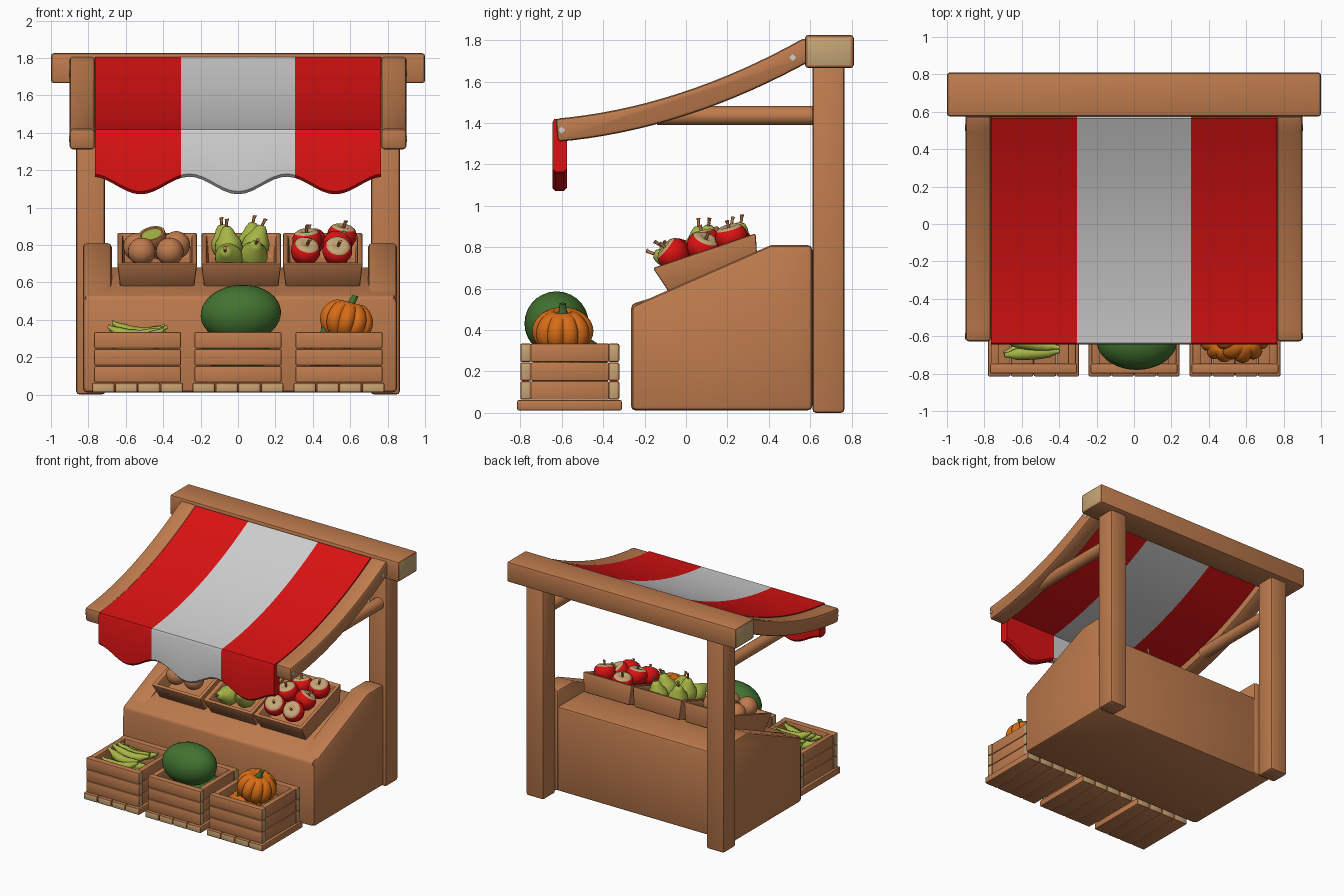
import bpy, bmesh, math
from mathutils import Matrix, Vector

if "Cube" in bpy.data.objects:
    bpy.data.objects.remove(bpy.data.objects["Cube"])


def mat(name, r, g, b):
    m = bpy.data.materials.new(name)
    m.diffuse_color = (r, g, b, 1)
    m.use_nodes = True
    m.node_tree.nodes["Principled BSDF"].inputs["Base Color"].default_value = m.diffuse_color
    return m


WOOD = mat("wood", 0.52, 0.20, 0.075)
TAN = mat("end_grain", 0.56, 0.38, 0.18)
RED = mat("red", 0.70, 0.006, 0.006)
WHITE = mat("cloth_white", 0.62, 0.62, 0.62)
GREEN = mat("melon_green", 0.055, 0.17, 0.03)
LIME = mat("pear_green", 0.38, 0.46, 0.06)
ORANGE = mat("pumpkin_orange", 0.68, 0.15, 0.008)


def finish(bm, name, mats, bevel=0.0, rule=None, matrix=None, angle=40):
    """Bevel sharp edges, colour faces by rule, shade smooth and link."""
    bmesh.ops.recalc_face_normals(bm, faces=bm.faces[:])
    if bevel:
        edges = [e for e in bm.edges if e.is_manifold and e.calc_face_angle() > 0.5]
        bmesh.ops.bevel(bm, geom=edges, offset=bevel, segments=2, profile=0.5, affect='EDGES')
    bm.normal_update()
    if rule:
        for f in bm.faces:
            f.material_index = rule(f)
    if matrix:
        bm.transform(matrix)
    me = bpy.data.meshes.new(name)
    bm.to_mesh(me)
    bm.free()
    for m in mats:
        me.materials.append(m)
    me.shade_smooth()
    me.set_sharp_from_angle(angle=math.radians(angle))
    ob = bpy.data.objects.new(name, me)
    bpy.context.collection.objects.link(ob)
    return ob


def box(name, lo, hi, bevel=0.01, end=None, m=WOOD):
    """Box between two corners; faces along axis 'end' show end grain."""
    bm = bmesh.new()
    bmesh.ops.create_cube(bm, size=1)
    lo, hi = Vector(lo), Vector(hi)
    for v in bm.verts:
        v.co = Vector([(lo[i] + hi[i]) / 2 + v.co[i] * (hi[i] - lo[i]) for i in range(3)])
    rule = (lambda f: int(abs(f.normal[end]) > 0.95)) if end is not None else None
    return finish(bm, name, [m, TAN], bevel, rule)


def loft(name, sections, mats, bevel=0.0, rule=None):
    """Skin a list of closed cross-sections and cap both ends."""
    bm = bmesh.new()
    rings = [[bm.verts.new(p) for p in s] for s in sections]
    for a, b in zip(rings, rings[1:]):
        for i in range(len(a)):
            j = (i + 1) % len(a)
            bm.faces.new((a[i], a[j], b[j], b[i]))
    bm.faces.new(rings[0])
    bm.faces.new(rings[-1])
    return finish(bm, name, mats, bevel, rule)


def prism(name, yz, x0, x1, bevel):
    return loft(name, [[(x, y, z) for y, z in yz] for x in (x0, x1)], [WOOD], bevel)


def lathe(name, prof, mats, matrix, n=24, rule=None, rib=None, bend=0.0, angle=60):
    """Revolve (r, z) points round z; optional ribs and a sideways bend."""
    bm = bmesh.new()
    rings = []
    for r, z in prof:
        k = n if r > 1e-6 else 1
        ring = []
        for i in range(k):
            t = 2 * math.pi * i / n
            q = r * (rib(t) if rib else 1)
            ring.append(bm.verts.new((q * math.cos(t) + bend * z * z, q * math.sin(t), z)))
        rings.append(ring)
    for a, b in zip(rings, rings[1:]):
        for i in range(n):
            vs = [a[i % len(a)], a[(i + 1) % len(a)], b[(i + 1) % len(b)], b[i % len(b)]]
            bm.faces.new(list(dict.fromkeys(vs)))
    return finish(bm, name, mats, 0, rule, matrix, angle)


def place(loc, rx=0, ry=0, rz=0):
    r = [Matrix.Rotation(math.radians(a), 4, ax) for a, ax in ((rz, 'Z'), (ry, 'Y'), (rx, 'X'))]
    return Matrix.Translation(loc) @ r[0] @ r[1] @ r[2]


def ball(rx, rz, n=14, cut=math.pi):
    return [(rx * math.sin(cut * i / n) if 0 < i < n or cut < 3 else 0.0, -rz * math.cos(cut * i / n))
            for i in range(n + 1)]


# frame: top beam, posts, braces
box("top_beam", (-1, 0.575, 1.665), (1, 0.81, 1.825), 0.015, end=0)


def mid(y):
    return 1.495 + 0.33 * y + 0.194 * y * y


def offset(y, d):
    s = 0.33 + 0.388 * y
    k = math.hypot(1, s)
    return (y - d * s / k, mid(y) + d / k)


ys = [0.60 - 1.225 * i / 16 for i in range(17)]
for s, side in ((-1, "left"), (1, "right")):
    xs = sorted((s * 0.71, s * 0.865))
    box(side + "_post", (xs[0], 0.61, 0), (xs[1], 0.765, 1.68), 0.018)
    prof = [offset(y, 0.056) for y in ys] + [offset(y, -0.056) for y in reversed(ys)]
    xs = sorted((s * 0.765, s * 0.90))
    prism(side + "_rafter", prof, xs[0], xs[1], 0.018)
    lathe(side + "_brace", [(0, 0), (0.046, 0), (0.046, 0.76), (0, 0.76)], [WOOD],
          place((s * 0.80, 0.62, 1.435), rx=90), n=16)
    for y in (-0.60, 0.515):
        lathe(side + "_nail", [(0, -0.004), (0.017, -0.004), (0.017, 0.004), (0, 0.004)], [WHITE],
              place((s * 0.90, y, mid(y)), ry=90), n=4)

# striped awning with scalloped valance
cys = [0.59 - 1.19 * i / 14 for i in range(15)]
cols = [a + (b - a) * i / 16 for a, b in ((-0.765, -0.305), (-0.305, 0.305), (0.305, 0.765))
        for i in range(16)] + [0.765]
sections = []
for x in cols:
    zb = 1.118 - 0.047 * math.cos(2 * math.pi * x / 0.52)
    yz = [offset(y, 0.054) for y in cys] + [(-0.637, 1.418), (-0.645, 1.40), (-0.645, zb + 0.015),
          (-0.63, zb), (-0.59, zb), (-0.575, zb + 0.015), (-0.575, 1.37)]
    yz += [offset(y, 0.0) for y in reversed(cys[:-1])]
    sections.append([(x, y, z) for y, z in yz])
loft("awning", sections, [RED, WHITE],
     rule=lambda f: int(abs(f.calc_center_median().x) < 0.305))

# display counter: sloped body and two side panels
prism("counter_body", [(-0.265, 0.012), (0.60, 0.012), (0.60, 0.68), (0.235, 0.68), (-0.265, 0.525)],
      -0.82, 0.84, 0.02)
for x0, x1, side in ((-0.83, -0.675, "left"), (0.695, 0.85, "right")):
    prism(side + "_side_panel", [(-0.262, 0.012), (0.61, 0.012), (0.61, 0.81), (0.41, 0.81), (-0.262, 0.515)],
          x0, x1, 0.022)

# tilted trays on the counter
TILT = Matrix.Translation((0, 0.136, 0.641)) @ Matrix.Rotation(math.radians(18.6), 4, 'X')
for cx in (-0.432, 0.017, 0.453):
    bm = bmesh.new()
    rings = []
    for hx, hy, z in ((0.198, 0.222, 0), (0.214, 0.262, 0.15), (0.184, 0.232, 0.15), (0.178, 0.21, 0.03)):
        rings.append([bm.verts.new((a * hx, b * hy, z)) for a, b in ((-1, -1), (1, -1), (1, 1), (-1, 1))])
    for a, b in zip(rings, rings[1:]):
        for i in range(4):
            bm.faces.new((a[i], a[(i + 1) % 4], b[(i + 1) % 4], b[i]))
    bm.faces.new(rings[0])
    bm.faces.new(rings[-1])
    finish(bm, "display_tray", [WOOD], 0.01, None, Matrix.Translation((cx, 0, 0)) @ TILT)

# floor crates: plank base, long slats with end grain, side slats
for cx in (-0.537, 0.0, 0.54):
    for i in range(4):
        x = cx - 0.243 + i * 0.122
        box("crate_base_plank", (x, -0.815, 0.012), (x + 0.12, -0.31, 0.063), 0.008, end=1)
    for i in range(3):
        z = 0.064 + i * 0.091
        for y in (-0.80, -0.375):
            box("crate_long_slat", (cx - 0.232, y, z), (cx + 0.232, y + 0.053, z + 0.089), 0.008, end=0)
        for x in (cx - 0.226, cx + 0.184):
            box("crate_side_slat", (x, -0.75, z), (x + 0.042, -0.372, z + 0.089), 0.006)

# melons
lathe("big_melon", ball(0.155, 0.215, 18), [GREEN], place((0.015, -0.625, 0.432), ry=86), n=28)
lathe("small_melon", ball(0.13, 0.18, 18), [GREEN], place((-0.01, -0.51, 0.235), ry=95), n=28)


# pumpkins
def pumpkin(loc, r, rx, ry):
    m = place(loc, rx, ry)
    prof = [(a, z - 0.28 * r * math.exp(-(a / (0.3 * r)) ** 2) * (1 if z > 0 else -1))
            for a, z in ball(r, 0.80 * r, 18)]
    lathe("pumpkin", prof, [ORANGE], m, n=80, rib=lambda t: 0.86 + 0.14 * abs(math.sin(5 * t)) ** 0.6)
    lathe("pumpkin_stem", [(0, 0), (0.035, 0), (0.02, 0.03), (0.016, 0.07), (0, 0.07)], [GREEN],
          m @ Matrix.Translation((0, 0, 0.48 * r)), n=10, bend=3)


pumpkin((0.58, -0.595, 0.395), 0.148, 0, 14)
pumpkin((0.48, -0.61, 0.235), 0.13, 10, -15)

# bananas
ban = [(0, -0.15), (0.012, -0.148), (0.016, -0.125), (0.03, -0.09), (0.035, -0.03), (0.035, 0.03),
       (0.03, 0.09), (0.014, 0.13), (0.01, 0.15), (0, 0.15)]
for x, y, z, rz, ry in ((-0.54, -0.69, 0.285, 4, 84), (-0.55, -0.64, 0.31, -8, 92), (-0.53, -0.58, 0.325, 6, 95),
                        (-0.54, -0.52, 0.315, -6, 88), (-0.54, -0.46, 0.29, 5, 93), (-0.55, -0.66, 0.23, 12, 90),
                        (-0.53, -0.54, 0.24, -14, 90)):
    lathe("banana", ban, [LIME], place((x, y, z), ry=ry, rz=rz), n=8, bend=-2.2)

# round brown fruit, one of them cut open
for x, y, z in ((-0.515, -0.03, 0.765), (-0.365, -0.03, 0.765), (-0.33, 0.13, 0.80), (-0.54, 0.15, 0.79),
                (-0.43, 0.25, 0.80)):
    lathe("brown_fruit", ball(0.074, 0.074), [WOOD], place((x, y, z)))
lathe("cut_fruit", ball(0.074, 0.074, cut=1.75) + [(0.06, 0.013), (0.056, 0.008), (0, 0.008)], [WOOD, LIME],
      place((-0.46, 0.10, 0.85), rx=30, ry=-15), angle=30,
      rule=lambda f: int(f.normal.z > 0.9 and f.calc_center_median().z < 0.0125 and f.calc_center_median().z > 0))

# pears
pear = [(0, -0.07), (0.04, -0.066), (0.065, -0.042), (0.075, -0.005), (0.068, 0.03), (0.046, 0.062),
        (0.034, 0.09), (0.02, 0.108), (0, 0.112)]
stem = [(0, 0), (0.008, 0), (0.008, 0.03), (0.011, 0.045), (0, 0.045)]
for x, y, z, rx, ry in ((-0.05, 0.06, 0.79, 0, -6), (0.095, 0.10, 0.80, -5, 18), (0.085, -0.03, 0.745, 55, 10),
                        (-0.07, 0.20, 0.80, -10, -10), (0.07, 0.25, 0.81, -8, 5), (-0.05, -0.05, 0.735, 70, -30)):
    m = place((x, y, z), rx, ry)
    lathe("pear", pear, [LIME], m)
    lathe("pear_stem", stem, [WOOD], m @ Matrix.Translation((0, 0, 0.105)), n=6, bend=4)

# red fruit with a tan patch round the stem
red = [(0, -0.062), (0.04, -0.062), (0.066, -0.04), (0.08, 0), (0.077, 0.026), (0.064, 0.048), (0.045, 0.06),
       (0.025, 0.056), (0, 0.044)]
for x, y, z, rx, ry in ((0.37, 0.09, 0.82, 15, -5), (0.53, 0.08, 0.80, -20, 25), (0.555, 0.22, 0.845, 15, 10),
                        (0.36, -0.05, 0.765, 40, 15), (0.53, -0.06, 0.765, 50, 10), (0.39, 0.24, 0.82, -5, -10)):
    m = place((x, y, z), rx, ry)
    lathe("red_fruit", red, [RED, TAN], m, rule=lambda f: int(f.normal.z > 0.75))
    lathe("red_fruit_stem", stem, [WOOD], m @ Matrix.Translation((0, 0, 0.044)), n=6, bend=4)
